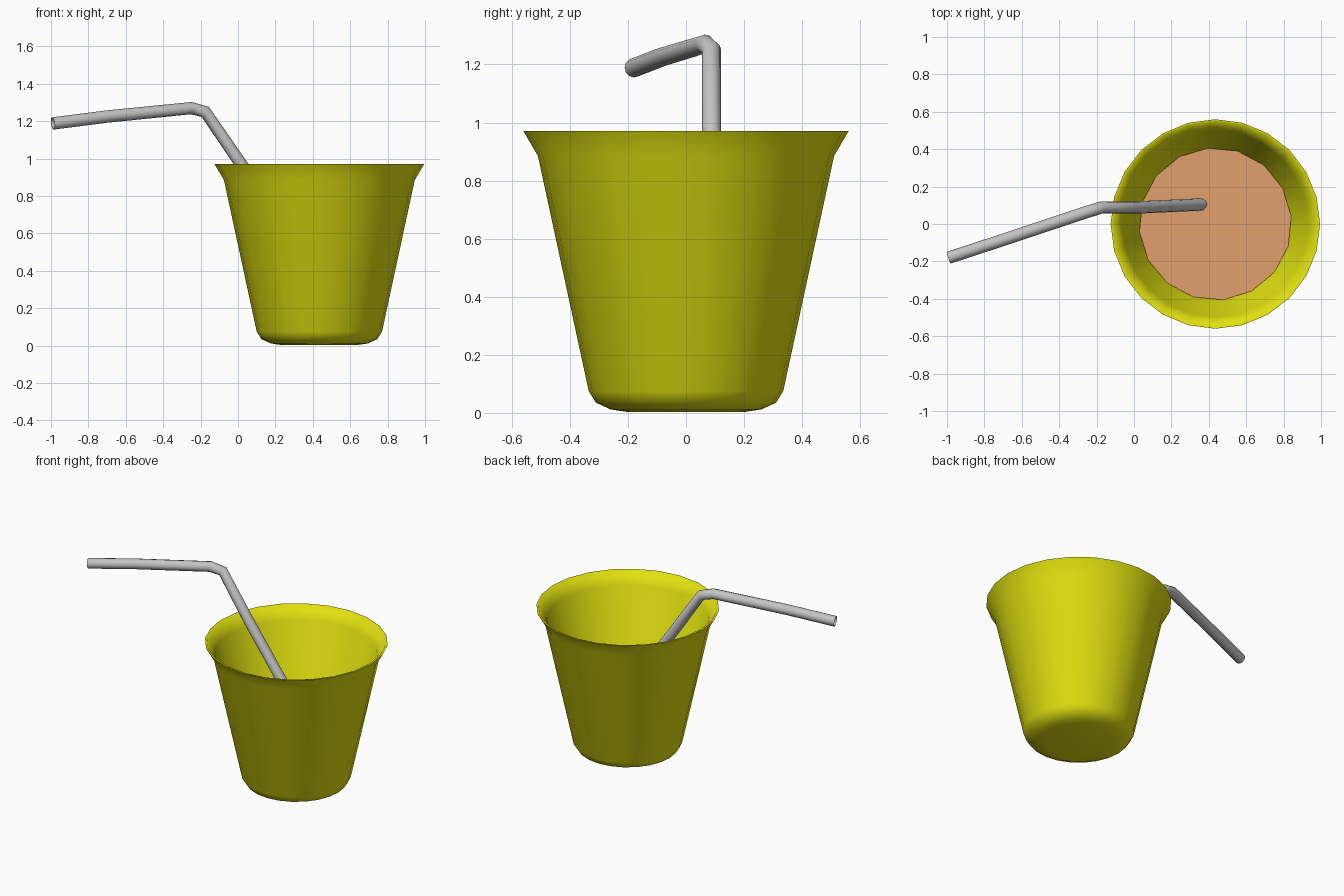
import bpy, bmesh, math
from mathutils import Vector

if "Cube" in bpy.data.objects:
    bpy.data.objects.remove(bpy.data.objects["Cube"], do_unlink=True)

CUP_X = 0.435


def material(name, rgb):
    m = bpy.data.materials.new(name)
    m.use_nodes = True
    m.diffuse_color = (*rgb, 1)
    m.node_tree.nodes["Principled BSDF"].inputs["Base Color"].default_value = (*rgb, 1)
    return m


def finish(name, bm, mat, angle):
    bmesh.ops.recalc_face_normals(bm, faces=bm.faces)
    mesh = bpy.data.meshes.new(name)
    bm.to_mesh(mesh)
    bm.free()
    mesh.materials.append(mat)
    ob = bpy.data.objects.new(name, mesh)
    bpy.context.collection.objects.link(ob)
    bpy.ops.object.select_all(action="DESELECT")
    ob.select_set(True)
    bpy.context.view_layer.objects.active = ob
    bpy.ops.object.shade_smooth_by_angle(angle=math.radians(angle))
    return ob


def bridge(bm, a, b):
    n = len(a)
    for i in range(n):
        bm.faces.new((a[i], a[(i + 1) % n], b[(i + 1) % n], b[i]))


def lathe(name, profile, sides, mat, angle, turn=0):
    """Revolve (radius, height) points and cap both ends."""
    bm = bmesh.new()
    rings = []
    for r, z in profile:
        rings.append([bm.verts.new((r * math.cos(turn + math.tau * i / sides),
                                    r * math.sin(turn + math.tau * i / sides), z))
                      for i in range(sides)])
    for a, b in zip(rings, rings[1:]):
        bridge(bm, a, b)
    bm.faces.new(rings[0])
    bm.faces.new(rings[-1])
    ob = finish(name, bm, mat, angle)
    ob.location.x = CUP_X
    return ob


def tube(name, path, outer, inner, sides, mat):
    """Hollow pipe swept along a path, with ring-shaped ends."""
    pts = [Vector(p) for p in path]
    bm = bmesh.new()
    skins = []
    for radius in (outer, inner):
        rings = []
        for i, p in enumerate(pts):
            before = (p - pts[i - 1]).normalized() if i else None
            after = (pts[i + 1] - p).normalized() if i < len(pts) - 1 else None
            t = ((before or after) + (after or before)).normalized()
            u = t.cross(Vector((0, 1, 0))).normalized()
            v = t.cross(u)
            rings.append([bm.verts.new(p + radius * (u * math.cos(a) + v * math.sin(a)))
                          for a in (math.tau * k / sides for k in range(sides))])
        for a, b in zip(rings, rings[1:]):
            bridge(bm, a, b)
        skins.append(rings)
    for end in (0, -1):
        bridge(bm, skins[0][end], skins[1][end])
    return finish(name, bm, mat, 50)


yellow = material("yellow plastic", (0.75, 0.75, 0.005))
peach = material("peach drink", (0.75, 0.35, 0.15))
grey = material("grey straw", (0.55, 0.55, 0.55))

# Thin-walled cup: outside from base to flared rim, then back down inside
lathe("cup", [(0.2, 0.003), (0.26, 0.012), (0.31, 0.035), (0.335, 0.075),
              (0.51, 0.885), (0.56, 0.97), (0.547, 0.97), (0.497, 0.89),
              (0.32, 0.08), (0.295, 0.045), (0.2, 0.02)], 24, yellow, 60)

# Drink filling the lower half
lathe("drink", [(0.25, 0.04), (0.31, 0.08), (0.408, 0.49)], 16, peach, 40, 0.1)

# Bent straw
tube("straw", [(-0.99, -0.18, 1.188), (-0.7, -0.085, 1.225), (-0.25, 0.065, 1.27),
               (-0.175, 0.088, 1.25), (0.01, 0.088, 0.98), (0.35, 0.104, 0.49),
               (0.6, 0.115, 0.13)], 0.033, 0.028, 12, grey)
